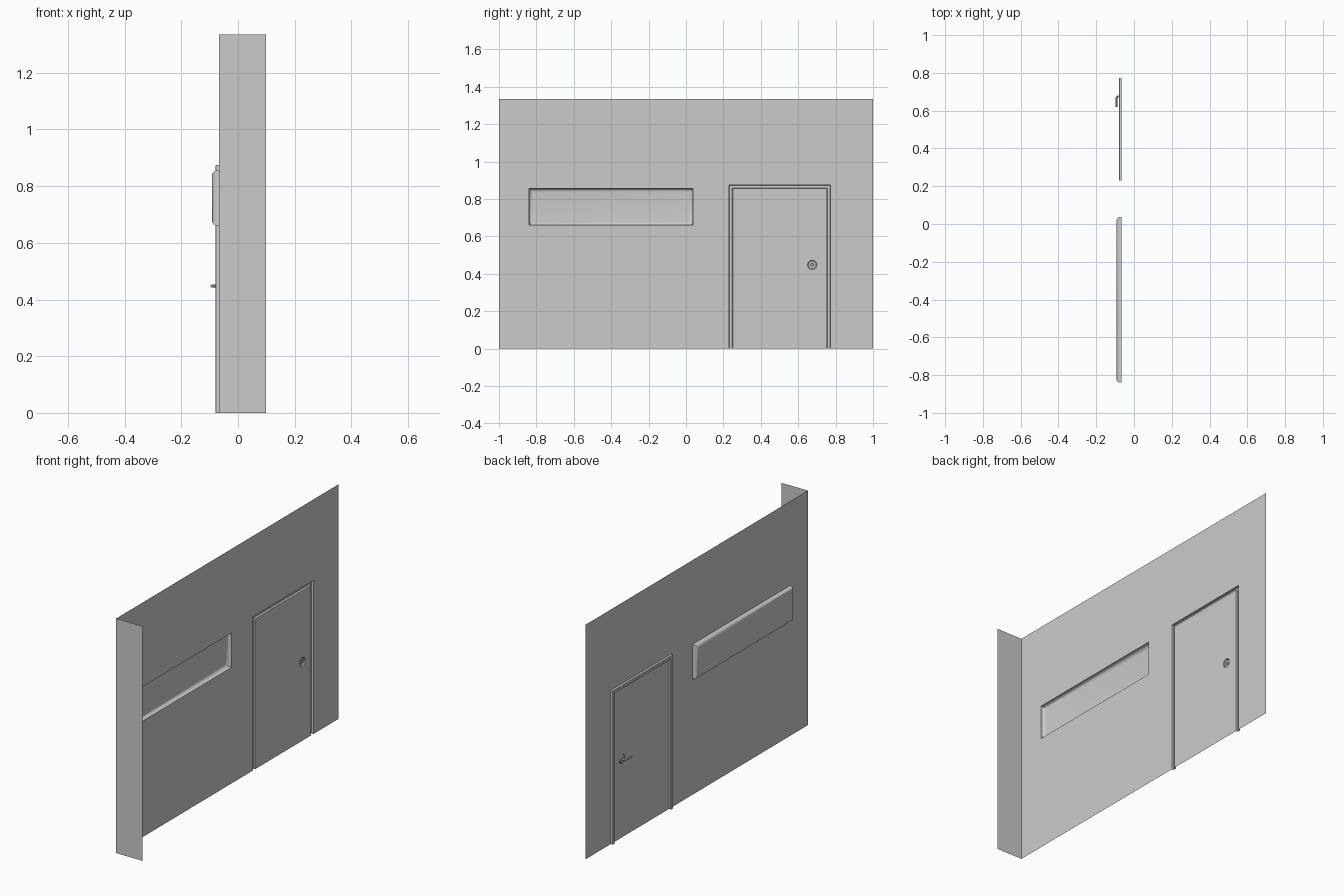
import bpy, bmesh, math
from mathutils import Vector

if "Cube" in bpy.data.objects:
    bpy.data.objects.remove(bpy.data.objects["Cube"])

WX, H = -0.067, 1.335          # wall plane and height
RX = 0.098                     # far edge of the return wall
DOOR = (0.23, 0.773, 0.875)    # outer frame: y min, y max, top
FW = 0.02                      # frame width
BAY = (-0.84, 0.038, 0.66, 0.856)
KY, KZ, KR = 0.675, 0.448, 0.025


def finish(name, bm, smooth=False):
    me = bpy.data.meshes.new(name)
    bm.to_mesh(me)
    bm.free()
    ob = bpy.data.objects.new(name, me)
    bpy.context.collection.objects.link(ob)
    if smooth:
        bpy.ops.object.select_all(action='DESELECT')
        ob.select_set(True)
        bpy.context.view_layer.objects.active = ob
        bpy.ops.object.shade_smooth_by_angle(angle=math.radians(35))
    return ob


def sheet(name, outlines):
    """Flat sheet in the wall plane; later outlines are holes."""
    bm = bmesh.new()
    for pts in outlines:
        vs = [bm.verts.new((WX, y, z)) for y, z in pts]
        for a, b in zip(vs, vs[1:] + vs[:1]):
            bm.edges.new((a, b))
    bmesh.ops.triangle_fill(bm, use_beauty=True, use_dissolve=False,
                            edges=bm.edges[:], normal=Vector((1, 0, 0)))
    return finish(name, bm)


def shell(name, rings, closed=True, cap=False, smooth=False):
    """Join successive (depth, outline) rings pushed out from the wall."""
    bm = bmesh.new()
    rows = [[bm.verts.new((WX - d, y, z)) for y, z in pts] for d, pts in rings]
    for r, s in zip(rows, rows[1:]):
        n = len(r)
        for i in range(n if closed else n - 1):
            j = (i + 1) % n
            bm.faces.new((r[i], r[j], s[j], s[i]))
    if cap:
        bm.faces.new(rows[-1])
    return finish(name, bm, smooth)


def rect(y0, y1, z0, z1, t=0):
    return [(y0 + t, z0 + t), (y1 - t, z0 + t), (y1 - t, z1 - t), (y0 + t, z1 - t)]


def arch(t):
    a, b, top = DOOR
    return [(b - t, 0), (b - t, top - t), (a + t, top - t), (a + t, 0)]


def circle(r, n=24):
    return [(KY + r * math.cos(i * math.tau / n), KZ + r * math.sin(i * math.tau / n))
            for i in range(n)]


# Main wall with door notch and bay opening
sheet("wall", [[(-1, 0)] + [(DOOR[0], 0)] + arch(0)[::-1][1:] +
               [(1, 0), (1, H), (-1, H)], rect(*BAY)])

# Short return wall at one end
bm = bmesh.new()
bm.faces.new([bm.verts.new(p) for p in
              ((WX, -1, 0), (RX, -1, 0), (RX, -1, H), (WX, -1, H))])
finish("return_wall", bm)

# Bay pushed out of the wall with rounded rim
R, D = 0.02, 0.025
rings = [(0, rect(*BAY))]
for i in range(7):
    a = i / 6 * math.pi / 2
    rings.append((D - R + R * math.sin(a), rect(*BAY, R * (1 - math.cos(a)))))
shell("window_bay", rings, cap=True, smooth=True)

# Door frame as a raised hollow moulding
shell("door_frame", [(0, arch(0)), (0.011, arch(0.001)), (0.013, arch(0.003)),
                     (0.013, arch(FW - 0.003)), (0.011, arch(FW - 0.001)),
                     (0, arch(FW))], closed=False)

# Door leaf with opening behind the handle plate
sheet("door", [arch(FW), circle(KR)])

# Handle plate
shell("handle_plate", [(0, circle(KR)), (0.006, circle(KR - 0.001)),
                       (0.009, circle(KR - 0.005)), (0.009, circle(0.009)),
                       (0.013, circle(0.007)), (0.013, circle(0.004))], smooth=True)

# Lever handle: stem bending into a grip
cu = bpy.data.curves.new("door_lever", 'CURVE')
cu.dimensions = '3D'
cu.bevel_depth = 0.005
cu.bevel_resolution = 3
cu.use_fill_caps = True
sp = cu.splines.new('POLY')
path = [(0.008, 0.0), (0.018, 0.0), (0.0225, -0.002), (0.025, -0.005),
        (0.026, -0.01), (0.026, -0.05), (0.025, -0.055)]
sp.points.add(len(path) - 1)
for p, (d, y) in zip(sp.points, path):
    p.co = (WX - d, KY + y, KZ, 1)
lever = bpy.data.objects.new("door_lever", cu)
bpy.context.collection.objects.link(lever)
bpy.ops.object.select_all(action='DESELECT')
lever.select_set(True)
bpy.context.view_layer.objects.active = lever
bpy.ops.object.convert(target='MESH')
bpy.ops.object.shade_smooth_by_angle(angle=math.radians(35))
